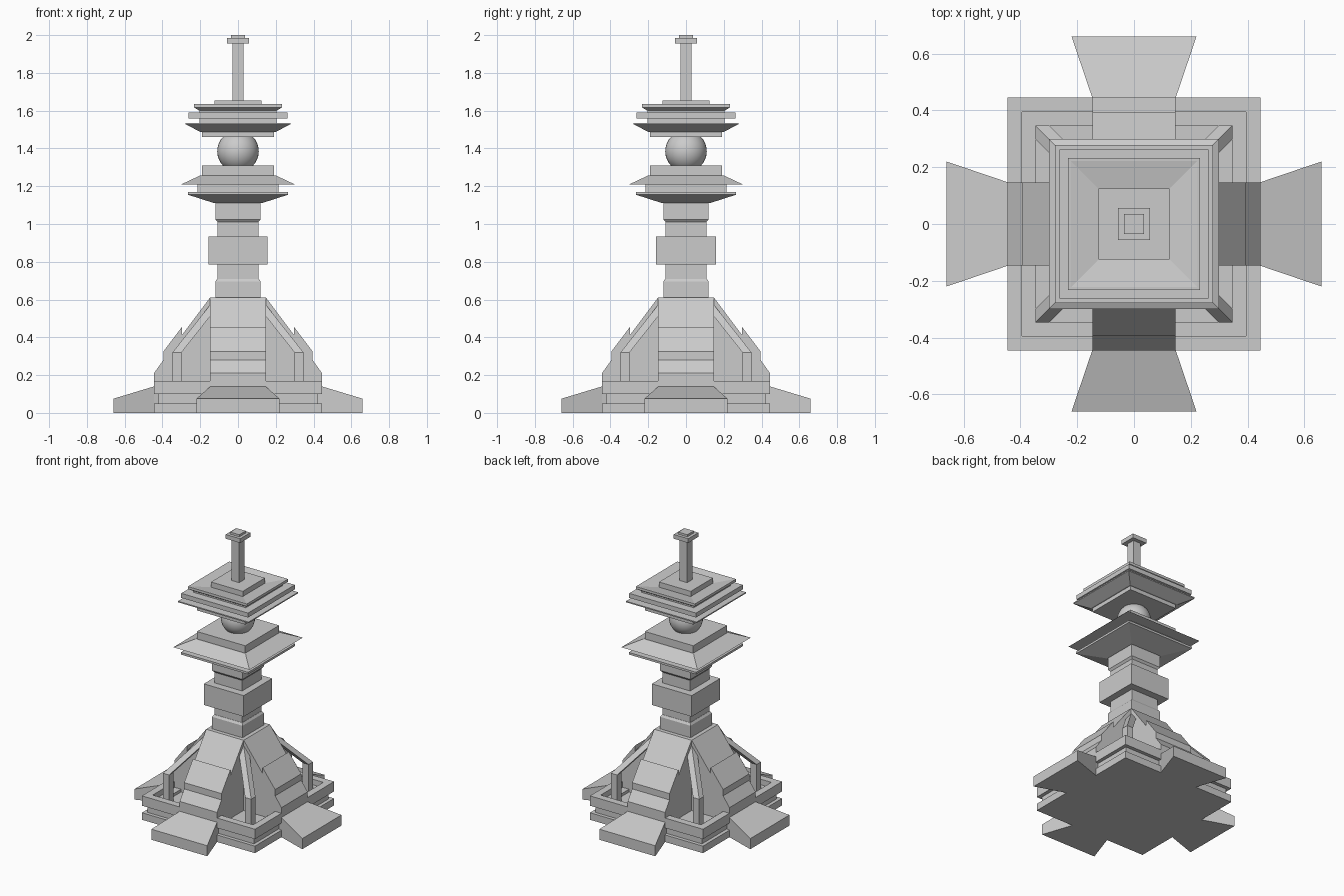
import bpy, bmesh, math

if "Cube" in bpy.data.objects:
    bpy.data.objects.remove(bpy.data.objects["Cube"])


def make(name, bm):
    bmesh.ops.recalc_face_normals(bm, faces=bm.faces)
    me = bpy.data.meshes.new(name)
    bm.to_mesh(me)
    bm.free()
    ob = bpy.data.objects.new(name, me)
    bpy.context.collection.objects.link(ob)
    return ob


def loft(name, rings):
    """Skin a list of closed rings of points and cap both ends."""
    bm = bmesh.new()
    vs = [[bm.verts.new(p) for p in r] for r in rings]
    n = len(vs[0])
    for a, b in zip(vs, vs[1:]):
        for i in range(n):
            j = (i + 1) % n
            bm.faces.new((a[i], a[j], b[j], b[i]))
    bm.faces.new(vs[0])
    bm.faces.new(vs[-1])
    return make(name, bm)


def square(h, z, cx=0, cy=0, hy=None):
    hy = hy or h
    return [(cx + sx * h, cy + sy * hy, z) for sx, sy in ((-1, -1), (1, -1), (1, 1), (-1, 1))]


def tier(name, *profile):
    """Square-plan part from (half width, height) pairs."""
    return loft(name, [square(h, z) for h, z in profile])


def box(name, h, z0, z1):
    return tier(name, (h, z0), (h, z1))


# stepped base with a sunken terrace
tier("base_plinth", (.445, 0), (.445, .05), (.42, .05), (.42, .10))
tier("base_terrace", (.445, .10), (.445, .17), (.395, .17), (.395, .13),
     (.345, .13), (.345, .11))

# four sides: flared ramp, sloping buttress, corner post with raking beam
buttress = [(0, .10), (.445, .10), (.445, .21), (.395, .28), (.395, .325),
            (.297, .455), (.297, .412), (.148, .61), (0, .61)]
for k, side in enumerate(("front", "right", "back", "left")):
    ramp = loft(side + "_ramp", [
        [(-w, y, 0), (w, y, 0), (t, y, z), (-t, y, z)]
        for w, t, y, z in ((.14, .14, -.415, .147), (.147, .147, -.445, .14),
                           (.22, .22, -.66, .075))])
    butt = loft(side + "_buttress",
                [[(x, -r, z) for r, z in buttress] for x in (-.147, .147)])
    post = loft(side + "_corner_post", [
        square(.024, z, c, -c) for c, z in ((.323, .11), (.323, .32), (.125, .57))])
    for ob in (ramp, butt, post):
        ob.rotation_euler.z = k * math.pi / 2

# shaft with collars
tier("lower_collar", (.12, .60), (.12, .695), (.11, .71))
box("shaft", .108, .60, 1.03)
loft("shaft_block", [square(.157, z, hy=.16) for z in (.785, .935)])
tier("upper_collar", (.108, 1.01), (.12, 1.025), (.12, 1.12))

# lower roof
tier("lower_roof_tray", (.125, 1.11), (.265, 1.155), (.265, 1.17))
box("lower_roof_neck", .215, 1.16, 1.215)
tier("lower_roof", (.30, 1.21), (.20, 1.257))
box("lower_roof_cap", .19, 1.25, 1.31)

# globe between the roofs
bm = bmesh.new()
bmesh.ops.create_uvsphere(bm, u_segments=32, v_segments=16, radius=.11)
globe = make("globe", bm)
globe.location.z = 1.385
globe.data.polygons.foreach_set("use_smooth", [True] * len(globe.data.polygons))

# upper roof, topped by a shallow dish
box("upper_roof_foot", .19, 1.46, 1.50)
tier("upper_roof_tray", (.20, 1.488), (.278, 1.528), (.278, 1.536))
box("upper_roof_neck", .205, 1.53, 1.615)
box("upper_roof_slab", .263, 1.558, 1.59)
tier("upper_roof_dish", (.205, 1.60), (.232, 1.617), (.232, 1.635), (.222, 1.635), (.125, 1.618))
box("spire_foot", .125, 1.61, 1.655)

# spire
box("spire", .03, 1.65, 1.96)
box("spire_cap", .057, 1.955, 1.985)
box("spire_tip", .036, 1.98, 2.0)
